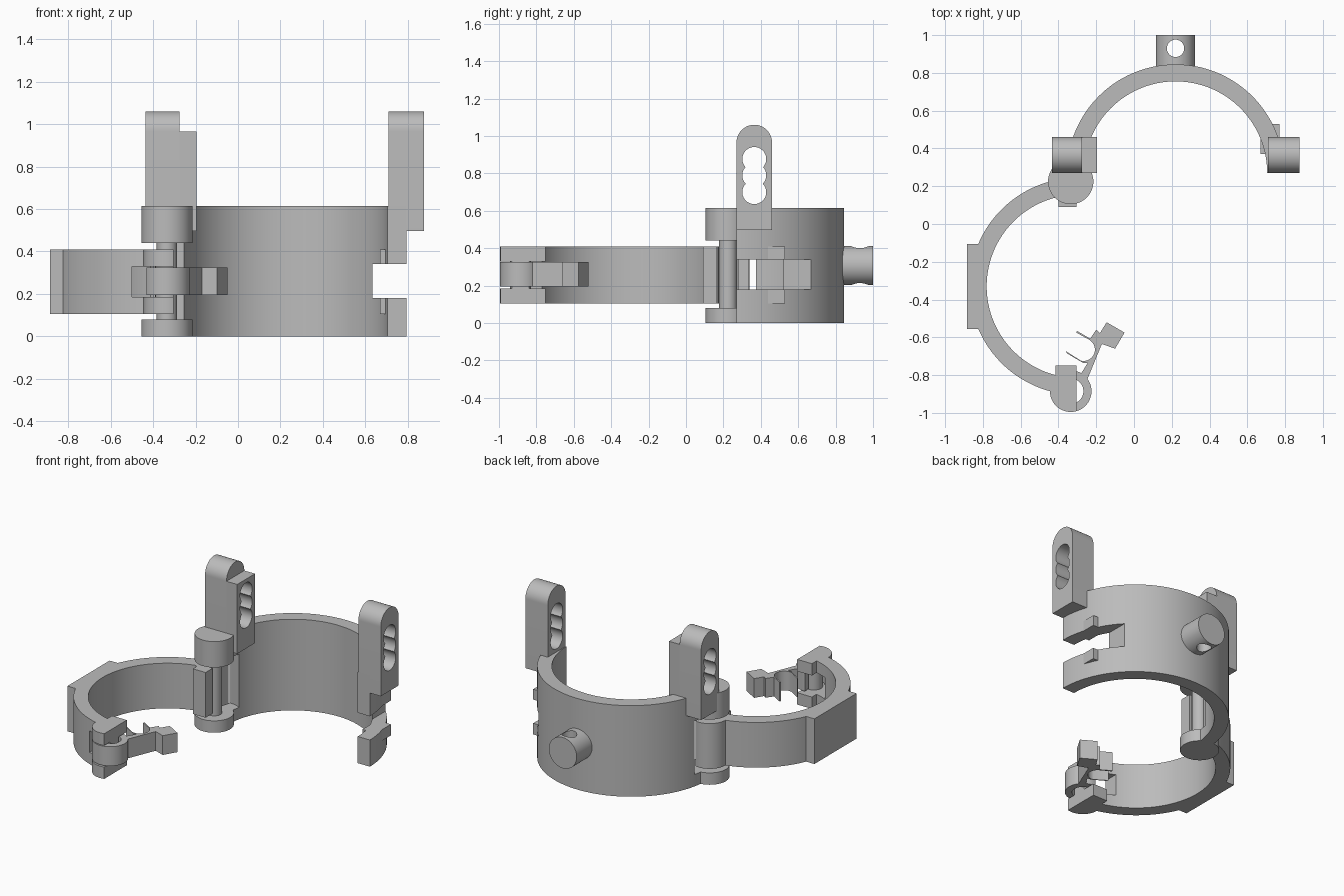
import bpy, bmesh
from math import sin, cos, radians
from mathutils import Matrix

cube = bpy.data.objects.get("Cube")
if cube:
    bpy.data.objects.remove(cube, do_unlink=True)

GREY = (0.5, 0.5, 0.5, 1)
mat = bpy.data.materials.new("plain grey")
mat.use_nodes = True
mat.diffuse_color = GREY
mat.node_tree.nodes["Principled BSDF"].inputs["Base Color"].default_value = GREY

# Maps a profile (u, v, height) onto the extrusion axis
AXES = {
    "z": Matrix.Identity(3),
    "x": Matrix(((0, 0, 1), (1, 0, 0), (0, 1, 0))),   # profile in y, z
    "y": Matrix(((0, 1, 0), (0, 0, 1), (1, 0, 0))),   # profile in z, x
}


def arc(c, r, a0=0, a1=360, n=64):
    count = n if a1 - a0 == 360 else n + 1
    return [(c[0] + r * cos(radians(a0 + (a1 - a0) * i / n)),
             c[1] + r * sin(radians(a0 + (a1 - a0) * i / n))) for i in range(count)]


def band(c, r_out, r_in, a0, a1, n=64):
    return arc(c, r_out, a0, a1, n) + arc(c, r_in, a0, a1, n)[::-1]


def rect(u0, u1, v0, v1):
    return [(u0, v0), (u1, v0), (u1, v1), (u0, v1)]


def prism(name, outline, lo, hi, axis="z"):
    bm = bmesh.new()
    face = bm.faces.new([bm.verts.new(AXES[axis] @ Matrix.Translation((u, v, lo)).translation)
                         for u, v in outline])
    grown = bmesh.ops.extrude_face_region(bm, geom=[face])
    verts = [g for g in grown["geom"] if isinstance(g, bmesh.types.BMVert)]
    direction = AXES[axis] @ Matrix.Translation((0, 0, hi - lo)).translation
    bmesh.ops.translate(bm, verts=verts, vec=direction)
    bmesh.ops.recalc_face_normals(bm, faces=bm.faces)
    mesh = bpy.data.meshes.new(name)
    bm.to_mesh(mesh)
    bm.free()
    mesh.materials.append(mat)
    ob = bpy.data.objects.new(name, mesh)
    bpy.context.collection.objects.link(ob)
    parts.append(ob)
    return ob


def cut(ob, outline, lo, hi, axis="z"):
    cutter = prism("cutter", outline, lo, hi, axis)
    parts.remove(cutter)
    cutter.hide_render = True
    mod = ob.modifiers.new("cut", "BOOLEAN")
    mod.operation, mod.solver, mod.object = "DIFFERENCE", "EXACT", cutter
    bpy.context.view_layer.objects.active = ob
    bpy.ops.object.modifier_apply(modifier=mod.name)
    bpy.data.objects.remove(cutter, do_unlink=True)


parts = []
BIG, SMALL = (0.22, 0.27), (-0.295, -0.33)
HINGE, LATCH = (-0.335, 0.225), (-0.335, -0.885)
R_OUT, R_IN = 0.575, 0.485
TOP, LOW, HIGH = 0.615, 0.105, 0.41

# Tall half ring, relieved around the hinge and notched for the latch
notch = rect(0.635, 1, 0.1, 0.9)
ring = prism("tall_half_ring", band(BIG, R_OUT, R_IN, 0, 180, 96), 0, TOP)
cut(ring, arc(HINGE, 0.17), 0.08, 0.44)
cut(ring, notch, 0.18, 0.34)
catch = prism("latch_catch", rect(0.67, 0.77, 0.37, 0.53), LOW, HIGH)
cut(catch, notch, 0.18, 0.34)

# Hinge lugs and pin
prism("lower_hinge_lug", arc(HINGE, 0.12), 0, 0.08)
prism("upper_hinge_lug", arc(HINGE, 0.12), 0.44, TOP)
prism("hinge_pin", arc(HINGE, 0.048, n=32), 0.05, 0.47)

# Uprights with rounded tops and three overlapping adjustment holes
Y0, Y1, YM = 0.27, 0.46, 0.365
rounded = [(Y0, 0.497), (Y1, 0.497)] + arc((YM, 0.965), 0.095, 0, 180, 32)
uprights = [
    prism("right_upright", rounded, -0.435, -0.275, "x"),
    prism("right_upright_inner_pad", rect(Y0, Y1, 0.497, 0.965), -0.275, -0.195, "x"),
    prism("left_upright", rounded, 0.71, 0.877, "x"),
]
for upright in uprights:
    for z in (0.70, 0.79, 0.877):
        cut(upright, arc((YM, z), 0.064, n=40), -1, 1, "x")

# Rear post with a vertical hole
post = prism("rear_post", arc((0.307, 0.22), 0.104), 0.8, 1.0, "y")
cut(post, arc((0.22, 0.93), 0.046, n=40), 0, 0.6)

# Short half ring with flat side pad and latch slot
short = prism("short_half_ring", band(SMALL, R_OUT, R_IN, 94, 266, 96), LOW, HIGH)
cut(short, arc(HINGE, 0.055, n=32), 0, 1)
cut(short, rect(-0.5, -0.2, -1.1, -0.6), 0.185, 0.33)
pad = prism("side_pad", rect(-0.885, -0.74, -0.555, -0.105), LOW, HIGH)
cut(pad, arc(SMALL, R_IN + 0.02, n=96), 0, 1)

# Open hinge clip gripping the pin
prism("hinge_clip", band(HINGE, 0.115, 0.055, 75, 285, 40), LOW, HIGH)
prism("hinge_clip_stop", rect(-0.4, -0.305, 0.09, 0.165), LOW, HIGH)

# Latch clevis: two cheeks and a flattened pin
for name, lo, hi in (("lower", LOW, 0.185), ("upper", 0.33, HIGH)):
    cheek = prism(name + "_latch_cheek", arc(LATCH, 0.11), lo, hi)
    cut(cheek, rect(-0.305, 0, -1.1, -0.6), 0, 1)
    prism(name + "_latch_cheek_block", rect(-0.415, -0.305, -0.885, -0.75), lo, hi)
pin = prism("latch_pin", arc(LATCH, 0.055, n=32), 0.15, 0.36)
cut(pin, rect(-0.305, 0, -1.1, -0.6), 0, 1)

# Swinging latch: eye, arm, snap prongs and end tab
Z0, Z1 = 0.195, 0.325
prism("latch_eye", band(LATCH, 0.11, 0.067, -150, 95, 48), Z0, Z1)
arm = [(-0.246, -0.82), (-0.17, -0.635), (-0.10, -0.66), (-0.05, -0.575),
       (-0.145, -0.52), (-0.18, -0.577), (-0.2, -0.56), (-0.232, -0.607),
       (-0.302, -0.566), (-0.305, -0.575)]
arm += arc((-0.267, -0.665), 0.06, -105, 62, 20)[::-1]
arm += [(-0.362, -0.672), (-0.355, -0.685), (-0.27, -0.735), (-0.245, -0.735), (-0.285, -0.80)]
prism("latch_arm", arm, Z0, Z1)

# Smooth curved walls, keep edges crisp
bpy.ops.object.select_all(action="DESELECT")
for ob in parts:
    ob.select_set(True)
bpy.context.view_layer.objects.active = parts[0]
bpy.ops.object.shade_smooth_by_angle(angle=radians(30))
